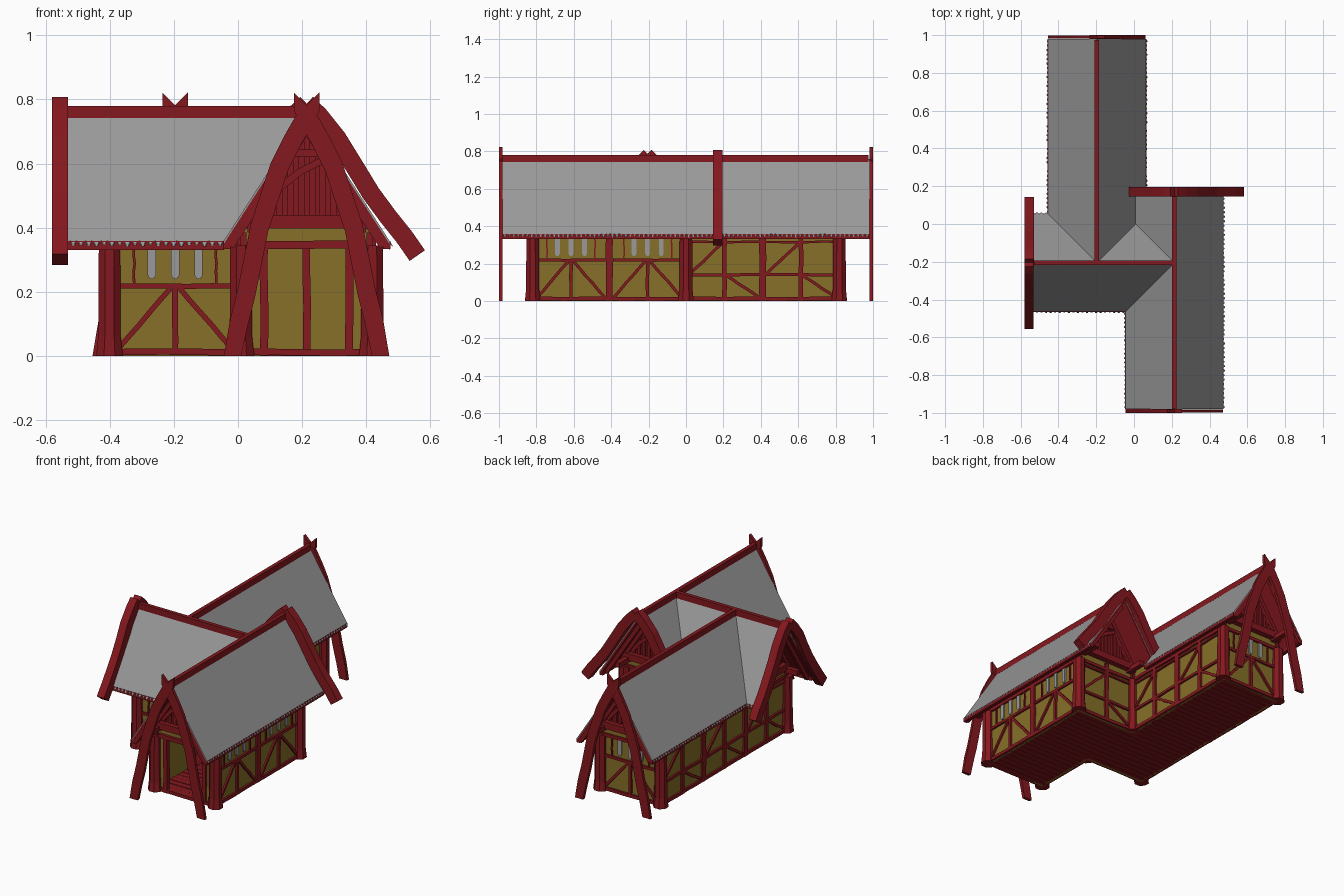
import bpy, bmesh, math, random
from mathutils import Vector as V

if "Cube" in bpy.data.objects:
    bpy.data.objects.remove(bpy.data.objects["Cube"])

random.seed(4)
Z = V((0, 0, 1))
parts = {}


def mat(name, c):
    m = bpy.data.materials.new(name)
    m.diffuse_color = (*c, 1)
    m.use_nodes = True
    m.node_tree.nodes["Principled BSDF"].inputs["Base Color"].default_value = m.diffuse_color
    return m


RED, YEL = mat("red_timber", (0.23, 0.009, 0.013)), mat("ochre_plaster", (0.24, 0.162, 0.021))
GREY = mat("grey_slate", (0.32, 0.32, 0.32))


def part(name, m):
    return parts.setdefault(name, (bmesh.new(), m))[0]


def prism(bm, pts, off):
    """Closed solid from an outline swept by an offset."""
    a = [bm.verts.new(p) for p in pts]
    b = [bm.verts.new(p + off) for p in pts]
    bm.faces.new(a)
    bm.faces.new(b[::-1])
    for i in range(len(a)):
        j = (i + 1) % len(a)
        bm.faces.new((a[i], b[i], b[j], a[j]))


class Frame:
    """Upright plane: u along it, z up, d outwards."""
    def __init__(self, x, y, ux, uy):
        self.o, self.u = V((x, y, 0)), V((ux, uy, 0)).normalized()
        self.n = V((self.u.y, -self.u.x, 0))

    def at(self, u, z, d=0):
        return self.o + self.u * u + Z * z + self.n * d

    def plate(self, bm, pts, d0, d1):
        prism(bm, [self.at(u, z, d0) for u, z in pts], self.n * (d1 - d0))

    def strip(self, bm, pts, w, d0=-0.002, d1=0.012, wob=0.0):
        """Timber of width w following a 2D path."""
        p = [V(q) for q in pts]
        if wob:
            k = 5
            p = [p[0].lerp(p[1], i / k) for i in range(k + 1)]
            for i in range(1, k):
                p[i] += V((random.uniform(-wob, wob), random.uniform(-wob, wob)))
        left, right = [], []
        for i, q in enumerate(p):
            t = (p[min(i + 1, len(p) - 1)] - p[max(i - 1, 0)]).normalized()
            s = V((-t.y, t.x)) * w / 2
            left.append(q + s)
            right.append(q - s)
        self.plate(bm, left + right[::-1], d0, d1)


L, TOP, POST, K, RIDGE, E = 0.41, 0.425, 0.385, 1.55, 0.76, 0.258
XA, XB, YC = 0.214, -0.196, -0.205      # ridge lines: front wing, back wing, cross wing


# Half-timbered wall panels
def panel(f, kind):
    wall, tim = part("plaster_walls", YEL), part("wall_timbers", RED)
    s = lambda a, b, w=0.018, **k: f.strip(tim, (a, b), w, wob=0.002, **k)
    for u in (0.008, L - 0.008):
        s((u, 0.001), (u, POST), 0.02)
    if kind == "door":
        for a, b, z0, z1 in ((0, 0.07, 0, TOP), (L - 0.07, L, 0, TOP), (0.07, L - 0.07, 0.345, TOP)):
            f.plate(wall, [(a, z0), (b, z0), (b, z1), (a, z1)], -0.012, 0)
        for u in (0.072, L - 0.072):
            s((u, 0.001), (u, 0.345), 0.025, d0=-0.016)
        s((0.03, 0.347), (L - 0.03, 0.347), 0.025, d0=-0.016, d1=0.016)
        s((0, 0.012), (L, 0.012), 0.02)
        return
    f.plate(wall, [(0, 0), (L, 0), (L, TOP), (0, TOP)], -0.012, 0)
    s((0, 0.012), (L, 0.012), 0.02)
    s((0, 0.345), (L, 0.345), 0.02)
    m = L / 2
    if kind == "window":
        s((0.02, 0.218), (L - 0.02, 0.218), 0.016)
        s((m, 0.01), (m, 0.215))
        for k in (-1, 1):
            s((m + k * 0.015, 0.21), (m + k * 0.18, 0.02), 0.016, d1=0.01)
            s((m + k * 0.128, 0.22), (m + k * 0.128, 0.337), 0.008, d1=0.008)
        for k in (-1, 0, 1):
            c = m + k * 0.073
            f.plate(part("window_panes", GREY), [(c - 0.013, 0.337), (c - 0.013, 0.252), (c - 0.005, 0.24),
                    (c + 0.005, 0.24), (c + 0.013, 0.252), (c + 0.013, 0.337)], -0.002, 0.008)
    else:
        s((m, 0.001), (m, POST), 0.024, d0=-0.022)
        s((0, 0.14), (L, 0.14), 0.016)
        s((0, 0.316), (L, 0.316), 0.012)
        s((0.02, 0.145), (m - 0.01, 0.31), 0.016, d1=0.01)
        s((m + 0.01, 0.135), (L - 0.02, 0.02), 0.016, d1=0.01)


x0, x1, x2 = XB - L / 2, XB + L / 2, XA + L / 2
runs = [(x2, -0.82, 0, 1, "window window"), (x2, 0, -1, 0, "plain"), (x1, 0, 0, 1, "plain plain"),
        (x1, 0.82, -1, 0, "window"), (x0, 0.82, 0, -1, "plain plain plain"),
        (x0, -0.41, 1, 0, "window"), (x1, -0.41, 0, -1, "window"), (x1, -0.82, 1, 0, "door")]
for x, y, ux, uy, kinds in runs:
    for i, k in enumerate(kinds.split()):
        panel(Frame(x + ux * L * i, y + uy * L * i, ux, uy), k)
    # Flared octagonal corner post at the start of every wall
    bm = part("corner_posts", RED)
    rings = []
    for z, r in ((0, 0.045), (0.06, 0.038), (0.345, 0.036)):
        rings.append([bm.verts.new((x + r * math.cos(math.pi * (j + .5) / 4),
                                    y + r * math.sin(math.pi * (j + .5) / 4), z)) for j in range(8)])
    bm.faces.new(rings[0])
    bm.faces.new(rings[2])
    for a, b in zip(rings, rings[1:]):
        for j in range(8):
            bm.faces.new((a[j], a[j - 1], b[j - 1], b[j]))

# Floor planks of both wings
for a, b, ya, yb in ((x1, x2, -0.82, 0), (x0, x1, -0.41, 0.82)):
    n = round((yb - ya) / 0.041)
    for i in range(n):
        y = ya + i * 0.041
        t = 0.018 + random.uniform(-0.002, 0.002)
        prism(part("floor_planks", RED), [V((a, y, 0)), V((b, y, 0)), V((b, y + 0.037, 0)), V((a, y + 0.037, 0))], Z * t)

# Roof slopes: plan outline, ridge axis and ridge position
ra, rb = XA + E, XA - E
ba, bb = XB + E, XB - E
cf, cb = YC - E, YC + E
vx, vy = x1, YC + L / 2             # meeting point of the valleys
slopes = [
    (0, XA, [(XA, -.98), (ra, -.98), (ra, .17), (XA, .17)]),
    (0, XA, [(XA, -.98), (XA, YC), (rb, cf), (rb, -.98)]),
    (0, XA, [(XA, YC), (XA, .17), (vx, .17), (vx, vy)]),
    (1, YC, [(-.55, YC), (-.55, cf), (rb, cf), (XA, YC)]),
    (1, YC, [(XA, YC), (vx, vy), (XB, YC)]),
    (1, YC, [(-.55, YC), (XB, YC), (bb, cb), (-.55, cb)]),
    (0, XB, [(XB, YC), (XB, .98), (bb, .98), (bb, cb)]),
    (0, XB, [(XB, YC), (vx, vy), (vx, .17), (ba, .17), (ba, .98), (XB, .98)])]
for ax, c, poly in slopes:
    pts = [V((*p, RIDGE - K * abs(p[ax] - c))) for p in poly]
    prism(part("roof_slopes", GREY), pts, Z * -0.01)
    prism(part("roof_lining", RED), [p - Z * 0.01 for p in pts], Z * -0.02)

# Eave boards and ragged shingle teeth
ez = RIDGE - K * E
for p, q in (((ra, -.98), (ra, .17)), ((rb, cf), (rb, -.98)), ((-.55, cf), (rb, cf)),
             ((bb, cb), (-.55, cb)), ((bb, .98), (bb, cb)), ((ba, .17), (ba, .98))):
    d = V(q) - V(p)
    f = Frame(*p, *d)
    f.strip(part("eave_boards", RED), ((0, ez - 0.014), (d.length, ez - 0.014)), 0.024, -0.02, 0.003)
    n = round(d.length / 0.024)
    w = d.length / n
    for i in range(n):
        t = random.uniform(0.005, 0.01)
        prism(part("shingle_teeth", GREY), [f.at((i + .1) * w, ez), f.at((i + .9) * w, ez),
              f.at((i + .65) * w, ez - K * t, t), f.at((i + .35) * w, ez - K * t, t)], Z * -0.005)

# Ridge beams
for f, ln in ((Frame(XA, -.98, 0, 1), 1.15), (Frame(XB, YC, 0, 1), 1.18), (Frame(-.55, YC, 1, 0), .764)):
    f.strip(part("ridge_beams", RED), ((0, .761), (ln, .761)), 0.038, -0.012, 0.012)

# Gable walls: board backing, studs, tie beam, collar, rafters, curved brace
for f, out in ((Frame(XA, -.82, 1, 0), .16), (Frame(XB, .82, -1, 0), .16),
               (Frame(x0, YC, 0, -1), .129), (Frame(XA, 0, -1, 0), .145)):
    f.plate(part("gable_boarding", RED), [(-.19, .41), (.19, .41), (0, .71)], -0.014, 0)
    g = part("gable_timbers", RED)
    for i in range(-4, 5):
        u = i * 0.034
        f.strip(g, ((u, .42), (u, .70 - K * abs(u))), 0.017, 0, 0.01)
    f.strip(g, ((-.19, .418), (.19, .418)), 0.042, -0.015, 0.035)
    f.strip(g, ((-.06, .632), (.06, .632)), 0.024, 0, 0.025)
    f.strip(g, ((-.15, .45), (-.09, .52), (-.02, .575), (.06, .615)), 0.022, 0, 0.018)
    for k in (-1, 1):
        f.strip(g, ((k * .21, .395), (0, .715)), 0.03, 0, 0.03)
        f.strip(g, ((k * .185, .40), (k * .155, .40)), 0.03, 0, out - 0.02)
        if k == -1 or out != .145:
            f.strip(g, ((k * .243, .345), (0, .715)), 0.034, out - 0.022, out - 0.001)

# Crossing curved cruck frames with pointed horns at the two long ends
cruck = [(.212, .1), (.187, .2), (.147, .4), (.085, .59), (.045, .67), (.008, .735)]
for f in (Frame(XA, -.98, 1, 0), Frame(XB, .98, -1, 0)):
    for k in (-1, 1):
        out = [(.258, 0)] + [(u + .027, z + .012) for u, z in cruck] + [(-.04, .822), (-.04, .765)]
        out += [(u - .027, z - .012) for u, z in cruck[::-1]] + [(.204, 0)]
        f.plate(part("cruck_frames", RED), [(k * u, z) for u, z in out],
                0.001 * (k > 0), 0.02 - 0.001 * (k > 0))

# Bowed barge boards on the two short gables (one is cut where it meets the back roof)
barge = [(.04, .75), (.097, .68), (.145, .597), (.2, .507), (.25, .435), (.3, .373), (.346, .313)]
for f, cut, sc, dz in ((Frame(-.53, YC, 0, -1), 7, .94, -.012), (Frame(XA, .145, -1, 0), 5, 1, 0)):
    for k, n in ((-1, 7), (1, cut)):
        path = [(k * (u * sc + random.uniform(-.004, .004)), z + dz * i / 6) for i, (u, z) in enumerate(barge[:n])]
        f.strip(part("barge_boards", RED), [(0, .787)] + path, 0.058, 0.001 * (k > 0), 0.05)

for name, (bm, m) in parts.items():
    bmesh.ops.recalc_face_normals(bm, faces=bm.faces)
    me = bpy.data.meshes.new(name)
    bm.to_mesh(me)
    bm.free()
    me.materials.append(m)
    bpy.context.collection.objects.link(bpy.data.objects.new(name, me))
